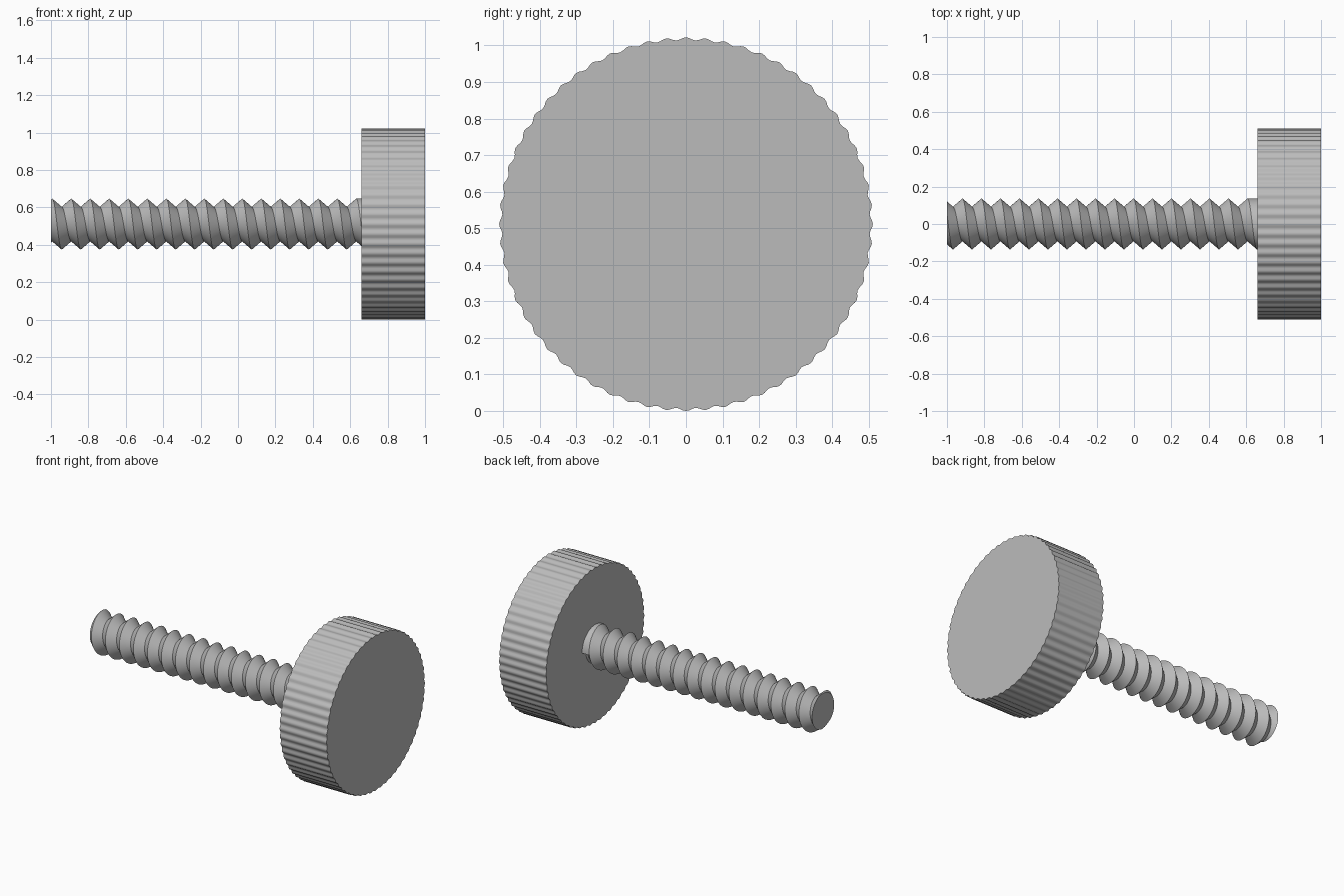
import bpy, bmesh
from math import sin, cos, tau

AXIS_Z = 0.511
HEAD_X0, HEAD_X1, HEAD_R = 0.66, 1.0, 0.507
KNURLS, KNURL_STEPS, KNURL_DEPTH = 60, 6, 0.004
PITCH, CREST_R, ROOT_R = 0.1016, 0.136, 0.092
SIDES, TURNS, TIP_X = 48, 18, -1.0
THREAD_X0 = 0.607 - TURNS * PITCH

if "Cube" in bpy.data.objects:
    bpy.data.objects.remove(bpy.data.objects["Cube"])

steel = bpy.data.materials.new("grey steel")
steel.use_nodes = True
grey = (0.5, 0.5, 0.5, 1)
steel.diffuse_color = grey
steel.node_tree.nodes["Principled BSDF"].inputs["Base Color"].default_value = grey


def finish(bm, name, angle):
    bmesh.ops.recalc_face_normals(bm, faces=bm.faces)
    mesh = bpy.data.meshes.new(name)
    bm.to_mesh(mesh)
    bm.free()
    mesh.materials.append(steel)
    obj = bpy.data.objects.new(name, mesh)
    bpy.context.collection.objects.link(obj)
    bpy.ops.object.select_all(action="DESELECT")
    obj.select_set(True)
    bpy.context.view_layer.objects.active = obj
    bpy.ops.object.shade_smooth_by_angle(angle=angle)


def on_axis(bm, x, r, a):
    return bm.verts.new((x, r * cos(a), AXIS_Z + r * sin(a)))


# Knurled head: a scalloped disc extruded along the screw axis
bm = bmesh.new()
count = KNURLS * KNURL_STEPS
rim = []
for i in range(count):
    a = tau * i / count
    rim.append(on_axis(bm, HEAD_X0, HEAD_R + KNURL_DEPTH * cos(KNURLS * a), a))
disc = bm.faces.new(rim)
side = bmesh.ops.extrude_face_region(bm, geom=[disc], use_keep_orig=True)
moved = [v for v in side["geom"] if isinstance(v, bmesh.types.BMVert)]
bmesh.ops.translate(bm, verts=moved, vec=(HEAD_X1 - HEAD_X0, 0, 0))
finish(bm, "knurled_head", 0.6)


# Threaded shank: crest and root helices joined by sloping flanks
bm = bmesh.new()


def helix(offset, radius, turns):
    return [on_axis(bm, THREAD_X0 + PITCH * (k / SIDES + offset), radius,
                    tau * k / SIDES) for k in range(turns * SIDES + 1)]


crest = helix(0, CREST_R, TURNS + 1)
root = helix(0.5, ROOT_R, TURNS)
for k in range(TURNS * SIDES):
    n = k + SIDES
    bm.faces.new((crest[k], crest[k + 1], root[k + 1], root[k]))
    bm.faces.new((root[k], root[k + 1], crest[n + 1], crest[n]))

# Plain collar running from the last crest into the head
start = TURNS * SIDES
wall = [on_axis(bm, HEAD_X0 + PITCH, CREST_R, tau * k / SIDES)
        for k in range(SIDES + 1)]
for k in range(SIDES):
    bm.faces.new((crest[start + k], crest[start + k + 1], wall[k + 1], wall[k]))

# Flat tip
cut = bmesh.ops.bisect_plane(bm, geom=bm.verts[:] + bm.edges[:] + bm.faces[:],
                             plane_co=(TIP_X, 0, 0), plane_no=(1, 0, 0),
                             clear_inner=True)
edges = [e for e in cut["geom_cut"] if isinstance(e, bmesh.types.BMEdge)]
bmesh.ops.edgeloop_fill(bm, edges=edges)
finish(bm, "threaded_shank", 0.5)
